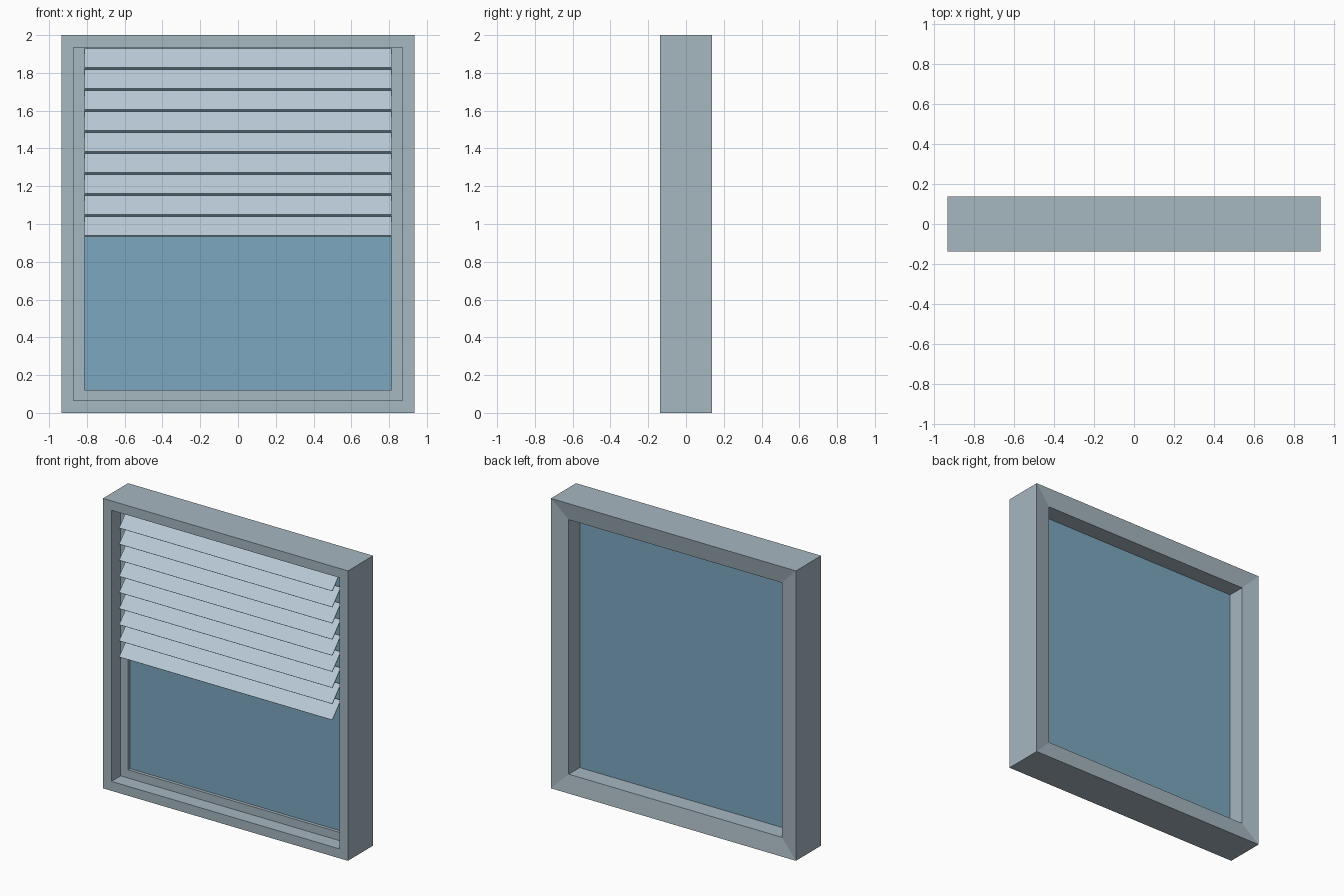
import bpy, bmesh, math

if "Cube" in bpy.data.objects:
    bpy.data.objects.remove(bpy.data.objects["Cube"])

W, H, D = 0.935, 2.0, 0.137   # half width, height, half depth


def lin(c):
    c /= 255
    return c / 12.92 if c <= 0.04045 else ((c + 0.055) / 1.055) ** 2.4


def material(name, r, g, b):
    m = bpy.data.materials.new(name)
    m.diffuse_color = (lin(r), lin(g), lin(b), 1)
    m.use_nodes = True
    m.node_tree.nodes["Principled BSDF"].inputs["Base Color"].default_value = m.diffuse_color
    return m


frame_mat = material("grey frame", 166, 183, 192)
glass_mat = material("blue glass", 125, 167, 193)
slat_mat = material("pale slat", 184, 202, 214)


def finish(name, bm, mat):
    bmesh.ops.recalc_face_normals(bm, faces=bm.faces)
    me = bpy.data.meshes.new(name)
    bm.to_mesh(me)
    bm.free()
    me.materials.append(mat)
    ob = bpy.data.objects.new(name, me)
    bpy.context.collection.objects.link(ob)
    return ob


# Frame: a stepped (inset, y) profile swept round the rectangle, mitred at corners
profile = [(0, -D), (0.065, -D), (0.065, -0.037), (0.122, -0.037),
           (0.122, D - 0.02), (0, D)]
bm = bmesh.new()
rings = []
for a, y in profile:
    rings.append([bm.verts.new(p) for p in (
        (-W + a, y, a), (W - a, y, a), (W - a, y, H - a), (-W + a, y, H - a))])
for i, r in enumerate(rings):
    s = rings[(i + 1) % len(rings)]
    for k in range(4):
        j = (k + 1) % 4
        bm.faces.new((r[k], r[j], s[j], s[k]))
finish("window_frame", bm, frame_mat)


def box(name, size, loc, mat, tilt=0):
    bm = bmesh.new()
    bmesh.ops.create_cube(bm, size=1)
    bmesh.ops.scale(bm, vec=size, verts=bm.verts)
    ob = finish(name, bm, mat)
    ob.location = loc
    ob.rotation_euler.x = tilt
    return ob


# Glass pane
box("glass_pane", (2 * (W - 0.121), 0.012, H - 0.242), (0, -0.009, H / 2), glass_mat)

# Blind slats, lower edge tilted to the front
drop, reach = 0.102, 0.093
for i in range(9):
    z = 1.877 - i * 0.1112
    box("blind_slat_%d" % (i + 1), (1.626, 0.005, math.hypot(drop, reach)),
        (0, -0.086, z), slat_mat, -math.atan2(reach, drop))
